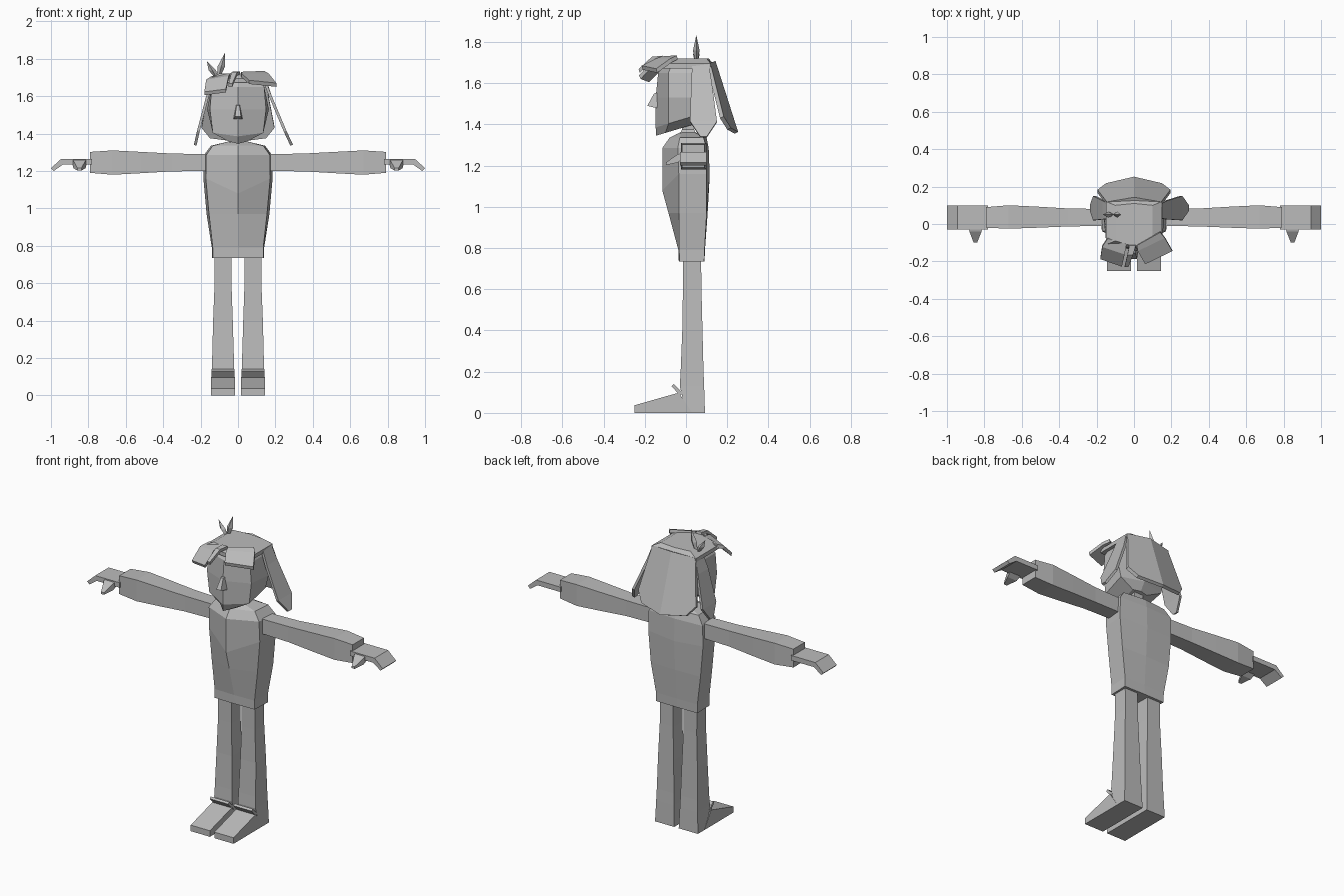
import bpy, bmesh
from mathutils import Vector

grey = bpy.data.materials.new("plain grey")
grey.diffuse_color = (0.5, 0.5, 0.5, 1)


def finish(name, bm):
    bmesh.ops.recalc_face_normals(bm, faces=bm.faces)
    me = bpy.data.meshes.new(name)
    bm.to_mesh(me)
    bm.free()
    me.materials.append(grey)
    ob = bpy.data.objects.new(name, me)
    bpy.context.collection.objects.link(ob)
    return ob


def loft(name, rings):
    """Closed skin through rings with equal point counts."""
    bm = bmesh.new()
    rows = [[bm.verts.new(p) for p in r] for r in rings]
    n = len(rows[0])
    for a, b in zip(rows, rows[1:]):
        for i in range(n):
            j = (i + 1) % n
            bm.faces.new((a[i], a[j], b[j], b[i]))
    bm.faces.new(rows[0])
    bm.faces.new(rows[-1])
    return finish(name, bm)


def plate(name, polys, offset):
    """Thin slab: flat polygons pushed along an offset vector."""
    bm = bmesh.new()
    for poly in polys:
        bm.faces.new([bm.verts.new(p) for p in poly])
    bmesh.ops.remove_doubles(bm, verts=bm.verts, dist=1e-4)
    ext = bmesh.ops.extrude_face_region(bm, geom=bm.faces[:], use_keep_orig=True)
    moved = [g for g in ext["geom"] if isinstance(g, bmesh.types.BMVert)]
    bmesh.ops.translate(bm, verts=moved, vec=Vector(offset))
    return finish(name, bm)


def rect_z(x0, x1, y0, y1, z):
    return [(x0, y0, z), (x1, y0, z), (x1, y1, z), (x0, y1, z)]


def rect_x(x, y0, y1, z0, z1):
    return [(x, y0, z0), (x, y1, z0), (x, y1, z1), (x, y0, z1)]


def six(xf, xb, ymid, yf, yb, yback, z, slope=0.0):
    """Six-sided body section with a ridge in front and behind."""
    pts = [(0, ymid), (xf, yf), (xb, yb), (0, yback), (-xb, yb), (-xf, yf)]
    return [(x, y, z + slope * (y - ymid)) for x, y in pts]


# Torso with a folded chest, and the hem band
loft("torso", [
    six(.135, .14, -.035, -.032, .088, .09, .735),
    six(.135, .14, -.037, -.033, .09, .092, .79),
    six(.155, .168, -.085, -.033, .1, .105, .97),
    [(0, -.115, 1.08), (.172, -.035, 1.16), (.185, .1, 1.16),
     (0, .115, 1.15), (-.185, .1, 1.16), (-.172, -.035, 1.16)],
    six(.17, .182, -.115, -.04, .1, .11, 1.285),
    six(.135, .145, -.08, -.03, .085, .1, 1.335),
    six(.04, .04, -.03, -.02, .045, .05, 1.36)])
loft("neck", [rect_z(-.055, .055, -.035, .055, 1.34),
              rect_z(-.03, .03, -.02, .04, 1.375),
              rect_z(-.03, .03, -.02, .04, 1.44)])

# Head and nose
loft("head", [
    six(.05, .05, -.145, -.1, .05, .06, 1.345, .3),
    six(.135, .145, -.147, -.085, .06, .09, 1.385, .3),
    six(.15, .165, -.147, -.085, .06, .11, 1.53),
    six(.14, .14, -.135, -.085, .08, .11, 1.65),
    six(.12, .12, -.1, -.07, .08, .1, 1.69)])
loft("nose", [[(-.024, -.14, 1.478), (.024, -.14, 1.478), (.016, -.188, 1.49), (-.016, -.188, 1.49)],
              [(-.01, -.135, 1.555), (.01, -.135, 1.555), (.008, -.155, 1.55), (-.008, -.155, 1.55)]])

# Hair cap: shallow roof over the head
loft("hair_cap", [
    six(.15, .15, -.13, -.11, .12, .13, 1.672),
    six(.15, .15, -.13, -.11, .12, .13, 1.695),
    six(.1, .1, -.12, -.09, .1, .11, 1.72)])

# Hair hanging behind the head, folded along the middle
plate("back_hair", [
    [(s * .145, .1, 1.69), (0, .125, 1.7), (0, .235, 1.355), (s * .15, .2, 1.375), (s * .195, .165, 1.43)]
    if s > 0 else
    [(0, .125, 1.7), (-.145, .1, 1.69), (-.195, .165, 1.43), (-.15, .2, 1.375), (0, .235, 1.355)]
    for s in (1, -1)], (0, .018, .008))

# Side locks; the right one flares further out
for name, s, xs in (("right_side_lock", 1, (.135, .165, .245, .28)),
                    ("left_side_lock", -1, (.125, .155, .205, .222))):
    a, b, c, d = xs
    plate(name, [[(s * a, .03, 1.68), (s * a, .11, 1.69), (s * b, .125, 1.6), (s * b, .025, 1.6)],
                 [(s * b, .025, 1.6), (s * b, .125, 1.6), (s * c, .15, 1.41), (s * c, .02, 1.41)],
                 [(s * c, .02, 1.41), (s * c, .15, 1.41), (s * d, .1, 1.335), (s * d, .07, 1.335)]],
          (s * .014, 0, .005))

# Fringe: two broad locks and a narrow middle strand
plate("right_fringe", [[(.015, -.11, 1.71), (.14, -.04, 1.715), (.165, -.07, 1.7), (.02, -.14, 1.7)],
                       [(.02, -.14, 1.7), (.165, -.07, 1.7), (.205, -.14, 1.65), (.06, -.21, 1.665)]],
      (0, -.005, .02))
plate("left_fringe", [[(-.04, -.1, 1.705), (-.14, -.07, 1.69), (-.17, -.115, 1.67), (-.05, -.155, 1.69)],
                      [(-.05, -.155, 1.69), (-.17, -.115, 1.67), (-.18, -.18, 1.605), (-.065, -.22, 1.62)]],
      (0, -.008, .018))
plate("middle_strand", [[(-.025, -.11, 1.715), (.01, -.11, 1.715), (-.005, -.16, 1.71), (-.035, -.16, 1.71)],
                        [(-.035, -.16, 1.71), (-.005, -.16, 1.71), (-.03, -.225, 1.65), (-.05, -.225, 1.65)]],
      (0, -.005, .018))

# Two leaf sprouts on top
for name, (bx, bz), (tx, tz) in (("right_sprout", (-.105, 1.7), (-.07, 1.83)),
                                 ("left_sprout", (-.115, 1.7), (-.165, 1.785))):
    rings = []
    for t, w in ((0, .008), (.45, .02), (1, .001)):
        x, z = bx + t * (tx - bx), bz + t * (tz - bz)
        rings.append([(x - w, .05, z), (x, .05 - w * .8, z), (x + w, .05, z), (x, .05 + w * .8, z)])
    loft(name, rings)

for side, s in (("right", 1), ("left", -1)):
    # Arm swelling towards the cuff
    loft(side + "_arm", [rect_x(s * x, *r) for x, r in (
        (.16, (-.01, .08, 1.2, 1.29)), (.35, (-.013, .083, 1.198, 1.293)),
        (.52, (-.02, .093, 1.188, 1.302)), (.67, (-.025, .1, 1.18, 1.31)),
        (.79, (-.02, .09, 1.19, 1.302)))])
    # Flat hand with bent fingers, and the thumb
    loft(side + "_hand", [[(s * a, -.03, zt), (s * a, .1, zt), (s * b, .1, zb), (s * b, -.03, zb)]
                          for a, zt, b, zb in ((.78, 1.265, .78, 1.235), (.945, 1.265, .935, 1.235),
                                               (1.0, 1.215, .985, 1.2))])
    loft(side + "_thumb", [[(s * a, y, zb), (s * b, y, zb), (s * b, y, zt), (s * a, y, zt)]
                           for a, b, y, zb, zt in ((.81, .885, -.015, 1.235, 1.262),
                                                   (.815, .88, -.04, 1.215, 1.255),
                                                   (.838, .858, -.098, 1.202, 1.215))])
    # Straight leg flaring at the ankle
    loft(side + "_leg", [rect_z(s * a, s * b, y0, y1, z) for a, b, y0, y1, z in (
        (.015, .145, 0, .092, 0), (.02, .14, -.03, .088, .13), (.022, .138, -.026, .085, .2),
        (.028, .133, -.018, .08, .4), (.035, .125, -.015, .075, .6), (.035, .125, -.015, .073, .76))])
    # Wedge foot and raised shoe tongue
    loft(side + "_foot", [[(s * x, -.25, 0), (s * x, -.25, .037), (s * x, -.035, .098), (s * x, .03, 0)]
                          for x in (.015, .145)])
    loft(side + "_shoe_tongue", [[(s * x, -.07, .13), (s * x, -.06, .14), (s * x, -.015, .095), (s * x, -.03, .085)]
                                 for x in (.018, .142)])
